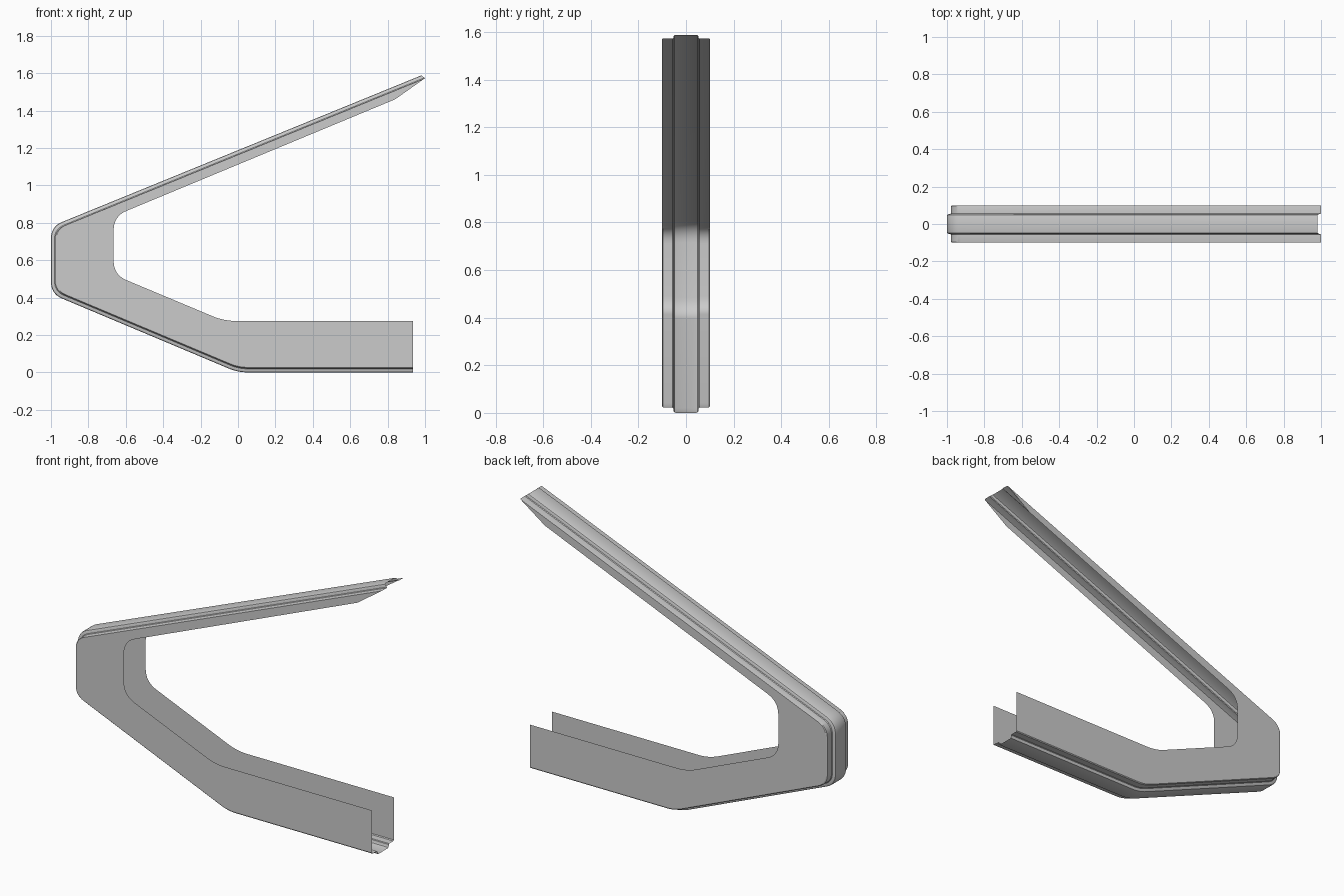
import bpy, bmesh
from mathutils import Vector

if "Cube" in bpy.data.objects:
    bpy.data.objects.remove(bpy.data.objects["Cube"])

STEPS = 8


def rail(points, tangents):
    """Polyline in the xz plane with each inner corner rounded."""
    p = [Vector(q) for q in points]
    out = [p[0]]
    for i, t in enumerate(tangents, 1):
        c = p[i]
        a = c + (p[i - 1] - c).normalized() * t
        b = c + (p[i + 1] - c).normalized() * t
        for k in range(STEPS + 1):
            u = k / STEPS
            out.append(a * (1 - u) ** 2 + c * 2 * u * (1 - u) + b * u * u)
    return out + [p[-1]]


# Three rails: open edge of the side walls, shoulder, raised outer rib
edge = rail([(0.935, 0.275), (-0.075, 0.275), (-0.665, 0.522),
             (-0.665, 0.835), (0.84, 1.46)], [0.065, 0.075, 0.075])
shoulder = rail([(0.935, 0.022), (0.005, 0.022), (-0.978, 0.435),
                 (-0.978, 0.765), (1.0, 1.573)], [0.05, 0.055, 0.055])
rib = rail([(0.935, 0), (0.0, 0), (-1.0, 0.42),
            (-1.0, 0.78), (0.98, 1.588)], [0.055, 0.065, 0.065])


def mix(a, b, t):
    return [p.lerp(q, t) for p, q in zip(a, b)]


# Half of the channel section, from the wall edge to the rib, then mirrored
half = [(edge, 0.1), (mix(shoulder, edge, 0.02), 0.1), (shoulder, 0.096),
        (shoulder, 0.057), (mix(shoulder, rib, 0.15), 0.053),
        (mix(shoulder, rib, 0.65), 0.052), (mix(shoulder, rib, 0.9), 0.049),
        (rib, 0.042)]
section = [(r, -y) for r, y in half] + half[::-1]

# Bent channel strip
bm = bmesh.new()
grid = [[bm.verts.new((p.x, y, p.y)) for p in r] for r, y in section]
for r0, r1 in zip(grid, grid[1:]):
    for i in range(len(r0) - 1):
        bm.faces.new((r0[i], r0[i + 1], r1[i + 1], r1[i]))
bmesh.ops.recalc_face_normals(bm, faces=bm.faces)
# Make the outside of the rib face outward (down along the foot)
low = min(bm.faces, key=lambda f: f.calc_center_median().z)
if low.normal.z > 0:
    bmesh.ops.reverse_faces(bm, faces=bm.faces)
mesh = bpy.data.meshes.new("bent_channel")
bm.to_mesh(mesh)
bm.free()
obj = bpy.data.objects.new("bent_channel", mesh)
bpy.context.collection.objects.link(obj)
bpy.context.view_layer.objects.active = obj
obj.select_set(True)
bpy.ops.object.shade_smooth_by_angle()
